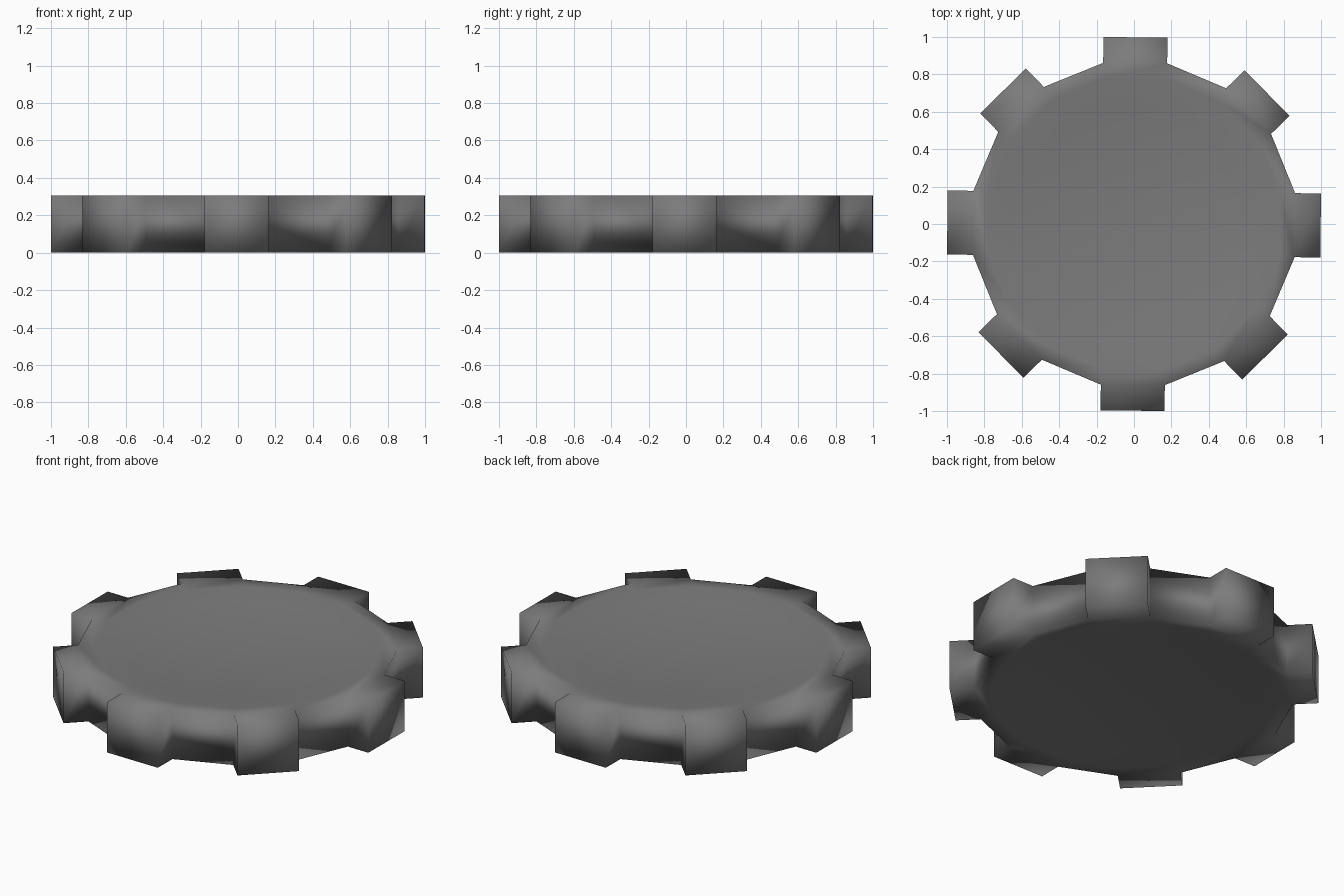
import bpy
import bmesh
import math
from mathutils import Matrix

cube = bpy.data.objects.get("Cube")
if cube:
    bpy.data.objects.remove(cube, do_unlink=True)

TEETH = 8
HEIGHT = 0.305
ROOT = 0.877      # corner radius of the gear body
TOOTH = 0.138     # tooth length
DISH = 0.05       # depth of the hollow in the two faces
RINGS = 5

steel = bpy.data.materials.new("dark_grey_steel")
steel.use_nodes = True
grey = (0.2, 0.2, 0.2, 1)
steel.diffuse_color = grey
steel.node_tree.nodes["Principled BSDF"].inputs["Base Color"].default_value = grey

# Gear body: a drum with two sides per tooth, turned so flats face the axes
bm = bmesh.new()
turn = math.pi / (2 * TEETH) - 0.0075
bmesh.ops.create_cone(
    bm, cap_ends=True, segments=2 * TEETH, radius1=ROOT, radius2=ROOT,
    depth=HEIGHT,
    matrix=Matrix.Translation((0, 0, HEIGHT / 2)) @ Matrix.Rotation(turn, 4, "Z"))
bm.normal_update()

# Teeth: every second side pushed straight out
step = 2 * math.pi / TEETH
for face in [f for f in bm.faces if abs(f.normal.z) < 0.5]:
    n = face.normal.copy()
    turns = math.atan2(n.y, n.x) / step
    if abs(turns - round(turns)) < 0.25:
        new = bmesh.ops.extrude_discrete_faces(bm, faces=[face])["faces"][0]
        bmesh.ops.translate(bm, verts=new.verts, vec=n * TOOTH)

# Bowl-shaped hollow in the top and bottom, ring by ring towards the middle
bm.normal_update()
for cap in [f for f in bm.faces if len(f.verts) == 2 * TEETH]:
    inward = -cap.normal.copy()
    rim = cap.calc_center_median()
    bmesh.ops.inset_region(bm, faces=[cap], thickness=0.08)
    outer = [(v, v.co - rim) for v in cap.verts]
    for ring in range(RINGS):
        scale = 1 - ring / RINGS
        if ring:
            bmesh.ops.inset_region(bm, faces=[cap], thickness=0.05)
        # Snap the new ring to the bowl curve
        for v, (_, offset) in zip(cap.verts, outer):
            v.co = rim + offset * scale + inward * (0.003 + DISH * (1 - scale ** 2))
    hub = bmesh.ops.poke(bm, faces=[cap])["verts"]
    for v in hub:
        v.co = rim + inward * (0.003 + DISH)

bmesh.ops.recalc_face_normals(bm, faces=bm.faces)
for f in bm.faces:
    f.smooth = True

mesh = bpy.data.meshes.new("gear_wheel")
bm.to_mesh(mesh)
bm.free()
mesh.materials.append(steel)
gear = bpy.data.objects.new("gear_wheel", mesh)
bpy.context.collection.objects.link(gear)
